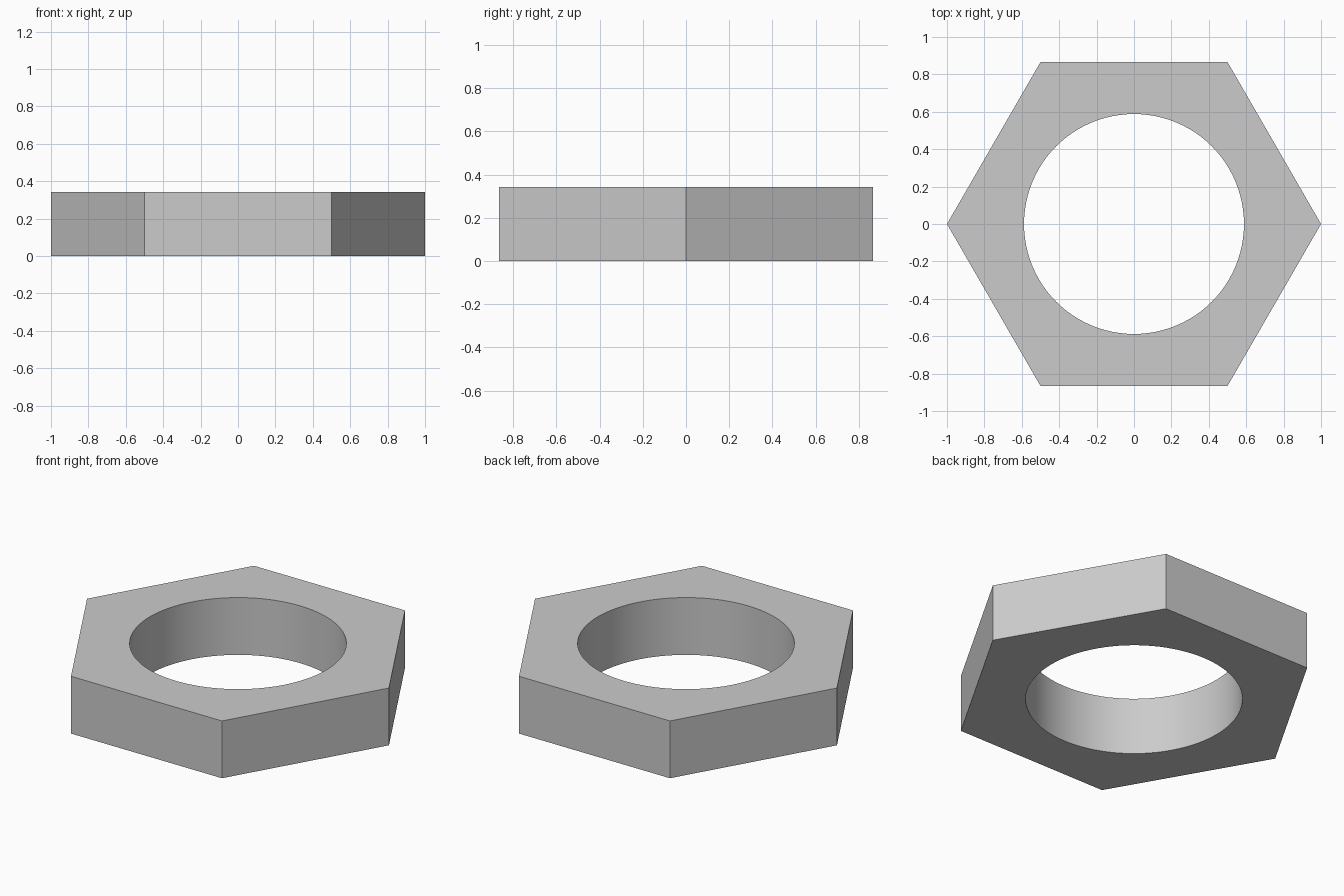
import bpy, bmesh
from math import cos, sin, tau, radians

if "Cube" in bpy.data.objects:
    bpy.data.objects.remove(bpy.data.objects["Cube"])

HEIGHT = 0.343
HOLE_R = 0.588
SIDES = 6
ARC = 16              # hole segments per hexagon side
N = SIDES * ARC

bm = bmesh.new()


def ring(radius, count, z):
    return [bm.verts.new((radius * cos(tau * i / count), radius * sin(tau * i / count), z))
            for i in range(count)]


# Hexagon corners and round bore, bottom and top
hex_lo, hex_hi = ring(1, SIDES, 0), ring(1, SIDES, HEIGHT)
bore_lo, bore_hi = ring(HOLE_R, N, 0), ring(HOLE_R, N, HEIGHT)

for s in range(SIDES):
    t = (s + 1) % SIDES
    # Outer flat
    bm.faces.new((hex_lo[s], hex_lo[t], hex_hi[t], hex_hi[s]))
    # Top and bottom sectors between the flat and the bore
    for corners, bore, top in ((hex_hi, bore_hi, True), (hex_lo, bore_lo, False)):
        arc = [bore[(s * ARC + k) % N] for k in range(ARC, -1, -1)]
        loop = [corners[s], corners[t]] + arc
        bm.faces.new(loop if top else loop[::-1])

# Bore wall, facing inward
for i in range(N):
    j = (i + 1) % N
    bm.faces.new((bore_lo[j], bore_lo[i], bore_hi[i], bore_hi[j]))

mesh = bpy.data.meshes.new("hex_nut")
bm.to_mesh(mesh)
bm.free()
nut = bpy.data.objects.new("hex_nut", mesh)
bpy.context.collection.objects.link(nut)

# Smooth bore, crisp edges
bpy.context.view_layer.objects.active = nut
nut.select_set(True)
bpy.ops.object.shade_smooth_by_angle(angle=radians(30))
